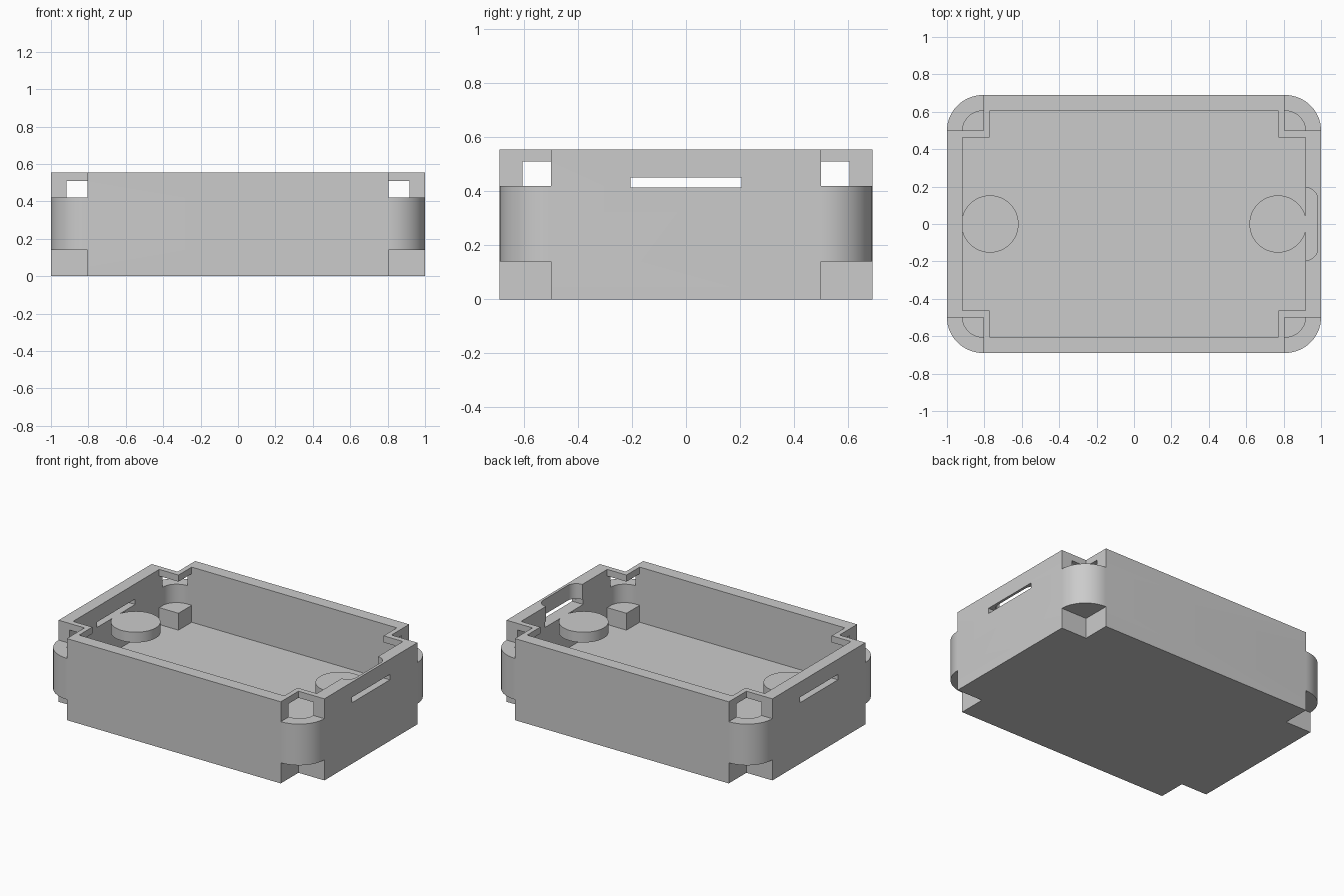
import bpy, bmesh, math

if "Cube" in bpy.data.objects:
    bpy.data.objects.remove(bpy.data.objects["Cube"])

grey = bpy.data.materials.new("plain grey")
grey.diffuse_color = (0.6, 0.6, 0.6, 1)
grey.use_nodes = True
grey.node_tree.nodes["Principled BSDF"].inputs["Base Color"].default_value = grey.diffuse_color

# Main dimensions
HX, HY, TOP = 1.0, 0.69, 0.555        # outer half sizes and height
IX, IY = 0.917, 0.605                 # cavity half sizes
NX, NY = 0.805, 0.5                   # outer corner notches start here
PX, PY = 0.772, 0.463                 # inner corner steps start here


def prism(name, outline, z0, z1):
    """Extrude a closed xy outline from z0 to z1."""
    bm = bmesh.new()
    face = bm.faces.new([bm.verts.new((x, y, z0)) for x, y in outline])
    ext = bmesh.ops.extrude_face_region(bm, geom=[face])
    for v in ext["geom"]:
        if isinstance(v, bmesh.types.BMVert):
            v.co.z = z1
    bmesh.ops.recalc_face_normals(bm, faces=bm.faces)
    mesh = bpy.data.meshes.new(name)
    bm.to_mesh(mesh)
    bm.free()
    mesh.materials.append(grey)
    ob = bpy.data.objects.new(name, mesh)
    bpy.context.collection.objects.link(ob)
    return ob


def arc(cx, cy, rx, ry, a0, a1, n):
    return [(cx + rx * math.cos(math.radians(a0 + (a1 - a0) * i / n)),
             cy + ry * math.sin(math.radians(a0 + (a1 - a0) * i / n))) for i in range(n + 1)]


def rounded(hx, hy):
    """Rectangle with corners rounded about the notch corners."""
    pts = []
    for sx, sy, a in ((1, 1, 0), (-1, 1, 90), (-1, -1, 180), (1, -1, 270)):
        pts += arc(sx * NX, sy * NY, hx - NX, hy - NY, a, a + 90, 16)
    return pts


def box(x0, x1, y0, y1):
    return [(x0, y0), (x1, y0), (x1, y1), (x0, y1)]


def cross(hx, hy, px, py):
    """Rectangle with square steps taken out of its corners."""
    return [(hx, -py), (hx, py), (px, py), (px, hy), (-px, hy), (-px, py),
            (-hx, py), (-hx, -py), (-px, -py), (-px, -hy), (px, -hy), (px, -py)]


def cut(target, cutter):
    cutter.hide_render = True
    mod = target.modifiers.new("cut", "BOOLEAN")
    mod.operation, mod.solver, mod.object = "DIFFERENCE", "EXACT", cutter
    bpy.context.view_layer.objects.active = target
    bpy.ops.object.modifier_apply(modifier=mod.name)
    bpy.data.objects.remove(cutter)


def smooth(ob):
    bpy.ops.object.select_all(action="DESELECT")
    ob.select_set(True)
    bpy.context.view_layer.objects.active = ob
    bpy.ops.object.shade_smooth_by_angle(angle=math.radians(30))


# Case body with square notches above and below each rounded corner
case = prism("case", rounded(HX, HY), 0, TOP)
for sx in (-1, 1):
    for sy in (-1, 1):
        corner = box(*sorted((sx * NX, sx * 1.2)), *sorted((sy * NY, sy * 0.9)))
        cut(case, prism("notch_cutter", corner, -0.1, 0.14))
        cut(case, prism("notch_cutter", corner, 0.42, 0.7))

# Main cavity, then the rounded corner pockets that open into the top notches
cut(case, prism("cavity_cutter", cross(IX, IY, PX, PY), 0.18, 0.7))
cut(case, prism("pocket_cutter", rounded(IX, IY), 0.295, 0.51))

# Thin slot through both end walls
cut(case, prism("slot_cutter", box(-1.1, 1.1, -0.205, 0.205), 0.415, 0.452))

# Round-ended recess inside the right wall, open at the top
recess = ([(0.85, -0.195)] + arc(IX, -0.13, 0.065, 0.065, -90, 0, 10)
          + arc(IX, 0.13, 0.065, 0.065, 0, 90, 10) + [(0.85, 0.195)])
cut(case, prism("recess_cutter", recess, 0.43, 0.7))
smooth(case)

# Round shelves fixed to the end walls under the slots
for name, x in (("left_shelf", -0.77), ("right_shelf", 0.77)):
    smooth(prism(name, arc(x, 0, 0.153, 0.153, 0, 354.375, 63), 0.345, 0.415))
